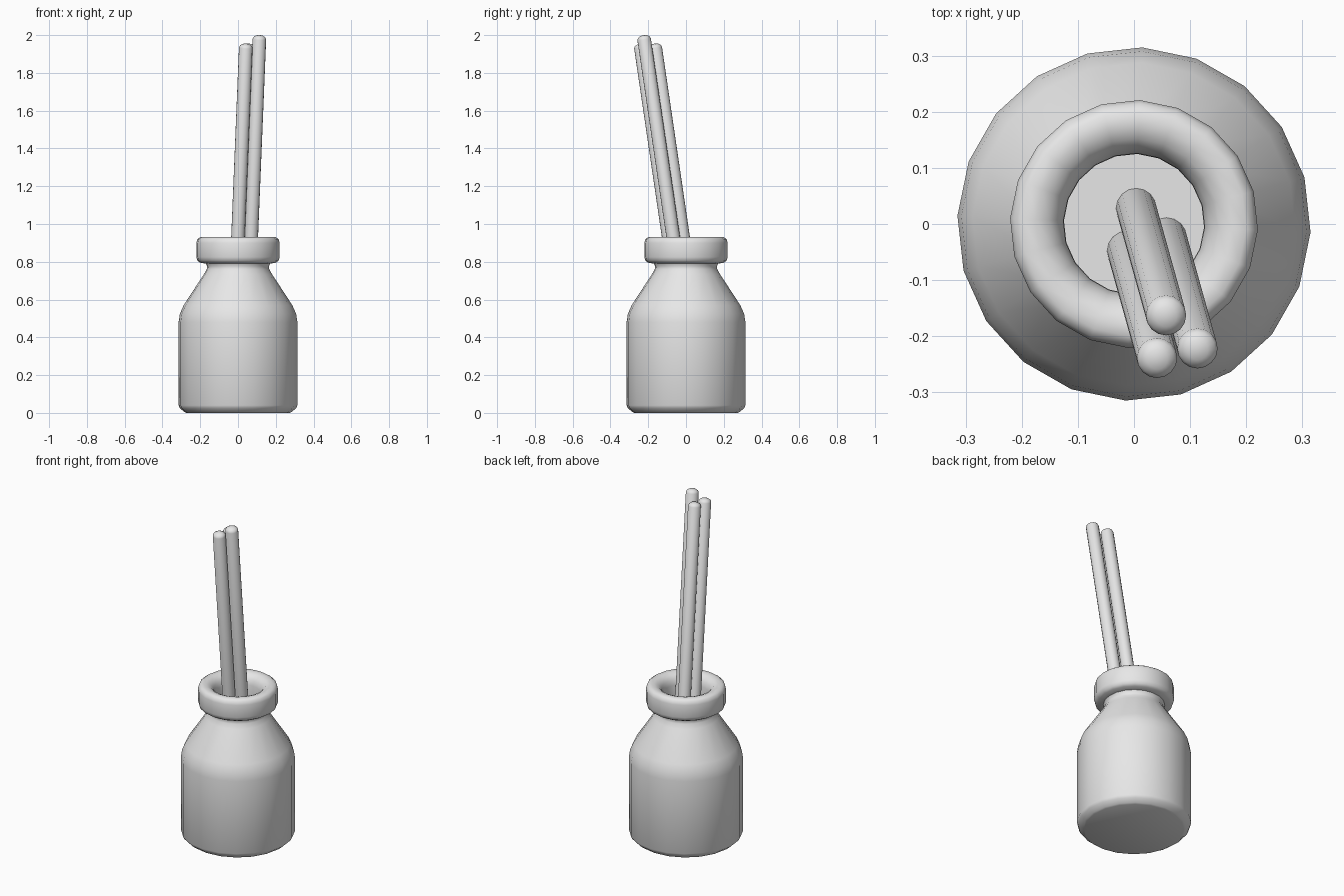
import bpy, bmesh, math
from mathutils import Vector, Matrix

cube = bpy.data.objects.get("Cube")
if cube:
    bpy.data.objects.remove(cube, do_unlink=True)

grey = bpy.data.materials.new("light_grey")
grey.use_nodes = True
grey.diffuse_color = (0.8, 0.8, 0.8, 1)
grey.node_tree.nodes["Principled BSDF"].inputs["Base Color"].default_value = (0.8, 0.8, 0.8, 1)


def lathe(name, profile, sides, turn=0.0, angle=40):
    """Spin a (radius, height) profile about z; zero radii close on the axis."""
    bm = bmesh.new()
    points = [bm.verts.new((r * math.cos(turn), r * math.sin(turn), z)) for r, z in profile]
    edges = [bm.edges.new(pair) for pair in zip(points, points[1:])]
    bmesh.ops.spin(bm, geom=points + edges, cent=(0, 0, 0), axis=(0, 0, 1),
                   angle=math.tau, steps=sides, use_duplicate=False)
    bmesh.ops.remove_doubles(bm, verts=bm.verts, dist=0.0005)
    bmesh.ops.recalc_face_normals(bm, faces=bm.faces)
    mesh = bpy.data.meshes.new(name)
    bm.to_mesh(mesh)
    bm.free()
    mesh.materials.append(grey)
    obj = bpy.data.objects.new(name, mesh)
    bpy.context.collection.objects.link(obj)
    bpy.ops.object.select_all(action="DESELECT")
    obj.select_set(True)
    bpy.context.view_layer.objects.active = obj
    bpy.ops.object.shade_smooth_by_angle(angle=math.radians(angle))
    return obj


# Bottle: base, wall, shoulder, neck, rolled lip, then down inside to the floor
FLOOR = 0.64
outside = [(0, 0), (0.275, 0), (0.285, 0.005), (0.308, 0.025), (0.315, 0.04),
           (0.315, 0.48), (0.308, 0.525), (0.288, 0.57),
           (0.18, 0.735), (0.166, 0.76), (0.163, 0.775), (0.17, 0.79)]
lip = [(0.2, 0.795), (0.215, 0.805), (0.221, 0.825), (0.221, 0.9), (0.215, 0.92),
       (0.2, 0.93), (0.175, 0.93), (0.152, 0.92), (0.135, 0.9), (0.126, 0.87)]
inside = [(0.125, 0.8), (0.125, FLOOR), (0, FLOOR)]
lathe("bottle", outside + lip + inside, 20, math.radians(-2.7))

# Three leaning sticks with rounded ends, standing on the inner floor
RADIUS = 0.036
LEAN = Vector((0.041, -0.147, 1)).normalized()
tops = {"back_stick": (0.058, -0.166, 1.955),
        "left_stick": (0.114, -0.225, 2.0),
        "right_stick": (0.042, -0.242, 1.955)}
for name, top in tops.items():
    length = (top[2] - FLOOR) / LEAN.z + 0.01
    dome = [(RADIUS * math.cos(a), -0.022 + 0.022 * math.sin(a))
            for a in (math.radians(d) for d in (0, 30, 60, 90))]
    stick = lathe(name, [(0, -length), (RADIUS, -length)] + dome, 16, angle=50)
    rotation = Vector((0, 0, 1)).rotation_difference(LEAN).to_matrix().to_4x4()
    stick.data.transform(Matrix.Translation(top) @ rotation)
